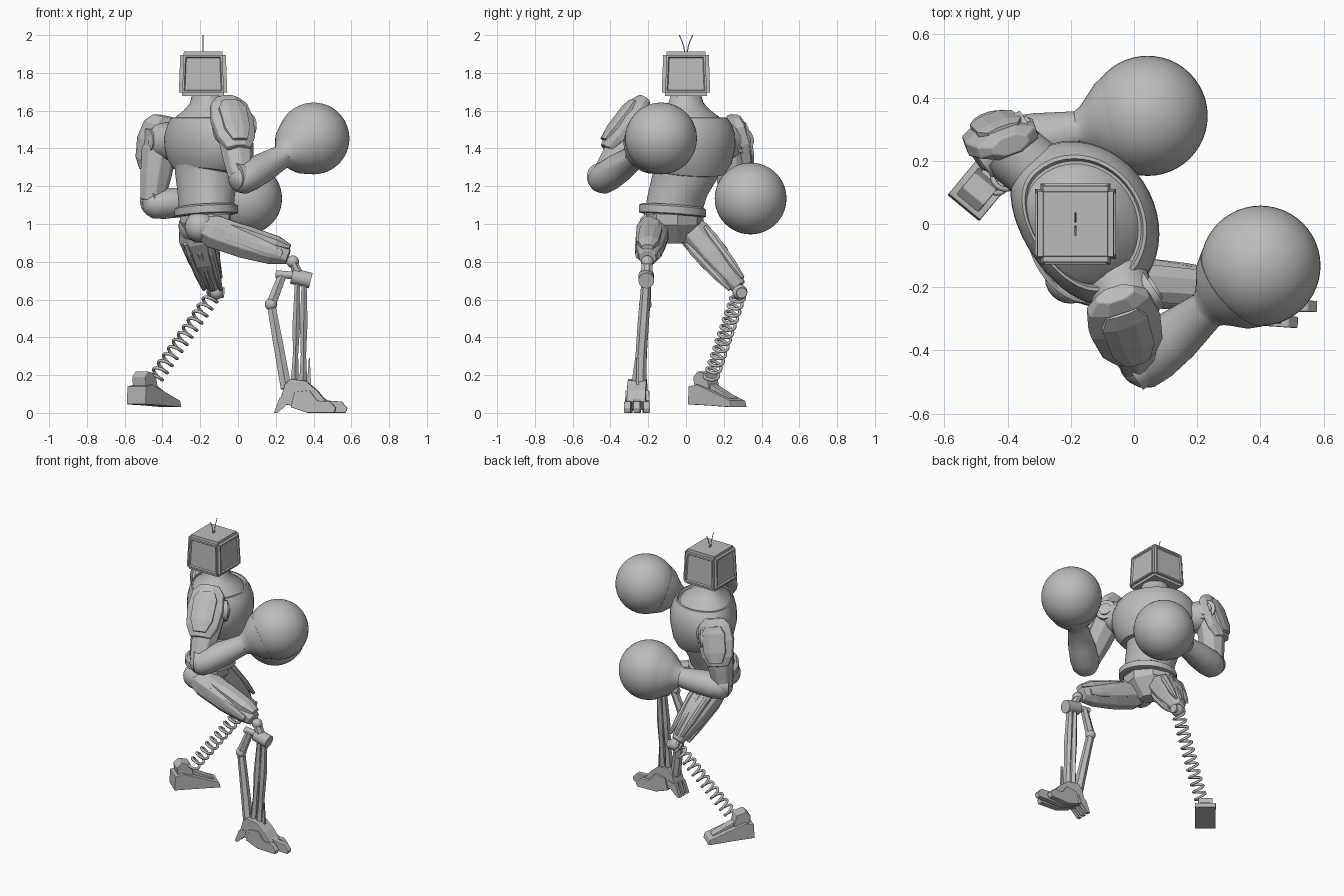
import bpy, bmesh, math
from mathutils import Vector as V

cube = bpy.data.objects.get("Cube")
if cube:
    bpy.data.objects.remove(cube, do_unlink=True)

grey = bpy.data.materials.new("plain grey")
grey.use_nodes = True
grey.diffuse_color = (0.5, 0.5, 0.5, 1)
grey.node_tree.nodes["Principled BSDF"].inputs["Base Color"].default_value = (0.5, 0.5, 0.5, 1)

UP = V((0, 0, 1))
FACING = V((0.83, 0.55, 0)).normalized()     # chest direction
LATERAL = V((-0.55, 0.83, 0)).normalized()   # towards the left shoulder


def finish(name, bm, smooth=False, bevel=0):
    bmesh.ops.recalc_face_normals(bm, faces=bm.faces)
    mesh = bpy.data.meshes.new(name)
    bm.to_mesh(mesh)
    bm.free()
    mesh.materials.append(grey)
    ob = bpy.data.objects.new(name, mesh)
    bpy.context.collection.objects.link(ob)
    if bevel:
        mod = ob.modifiers.new("soft edges", 'BEVEL')
        mod.width, mod.segments = bevel, 2
    if smooth:
        bpy.ops.object.select_all(action='DESELECT')
        ob.select_set(True)
        bpy.context.view_layer.objects.active = ob
        bpy.ops.object.shade_smooth_by_angle(angle=math.radians(35))
    return ob


def skin(name, rings, smooth, bevel=0):
    bm = bmesh.new()
    loops = [[bm.verts.new(p) for p in ring] for ring in rings]
    n = len(loops[0])
    for a, b in zip(loops, loops[1:]):
        for i in range(n):
            bm.faces.new((a[i], a[(i + 1) % n], b[(i + 1) % n], b[i]))
    bm.faces.new(loops[0])
    bm.faces.new(loops[-1])
    return finish(name, bm, smooth, bevel)


def limb(name, a, b, stations, side=UP, sides=8, smooth=False, bevel=0):
    """Loft from a to b; each station is (fraction, half width, half depth)."""
    a, b = V(a), V(b)
    axis = (b - a).normalized()
    u = V(side)
    u = (u - axis * u.dot(axis)).normalized()
    w = axis.cross(u)
    k = 1 if smooth else 1 / math.cos(math.pi / sides)
    rings = []
    for t, ru, rw in stations:
        angles = [(i + 0.5) * math.tau / sides for i in range(sides)]
        rings.append([a.lerp(b, t) + u * ru * k * math.cos(g) + w * rw * k * math.sin(g) for g in angles])
    return skin(name, rings, smooth, bevel)


def rod(name, a, b, r, sides=20):
    side = V((0.3, 0.9, 0.2))
    return limb(name, a, b, [(0, r, r), (1, r, r)], side, sides, True)


def ball(name, centre, r, seg=24):
    bm = bmesh.new()
    bmesh.ops.create_uvsphere(bm, u_segments=seg, v_segments=seg // 2, radius=r)
    bmesh.ops.translate(bm, verts=bm.verts, vec=centre)
    return finish(name, bm, True)


def prism(name, profile, origin, forward, width, bevel=0.004):
    """Side profile (along, height) extruded across its width."""
    f = V(forward).normalized()
    s = f.cross(UP) * width / 2
    rings = [[V(origin) + f * x + UP * z + s * k for x, z in profile] for k in (-1, 1)]
    return skin(name, rings, False, bevel)


def wire(name, points, r):
    curve = bpy.data.curves.new(name, 'CURVE')
    curve.dimensions = '3D'
    curve.bevel_depth, curve.bevel_resolution = r, 2
    curve.use_fill_caps = True
    spline = curve.splines.new('POLY')
    spline.points.add(len(points) - 1)
    for p, co in zip(spline.points, points):
        p.co = (*co, 1)
    curve.materials.append(grey)
    bpy.context.collection.objects.link(bpy.data.objects.new(name, curve))


# Head: tapered monitor with recessed panels on its sides
bm = bmesh.new()
bmesh.ops.create_cube(bm, size=1)
for v in bm.verts:
    taper = 0.93 if v.co.z > 0 else 1
    v.co = V((v.co.x * 0.258 * taper - 0.185, v.co.y * 0.258 * taper, v.co.z * 0.235 + 1.795))
bmesh.ops.bevel(bm, geom=list(bm.edges), offset=0.018, segments=2, affect='EDGES')
bm.normal_update()
for f in [f for f in bm.faces if f.calc_area() > 0.02 and abs(f.normal.z) < 0.5]:
    bmesh.ops.inset_individual(bm, faces=[f], thickness=0.014, depth=0)
    bmesh.ops.inset_individual(bm, faces=[f], thickness=0.007, depth=-0.009)
finish("head", bm)
for s, word in ((1, "left"), (-1, "right")):
    wire(word + "_antenna", [(-0.185, s * y, z) for y, z in
         ((0.005, 1.9), (0.012, 1.94), (0.022, 1.97), (0.036, 2.0))], 0.0025)


# Torso sections: height, centre y, front depth, half width, forward droop
def torso(name, sections, back=0.75, lean=0):
    rings = []
    for z, y, depth, width, droop in sections:
        ring = []
        for i in range(48):
            c, s = math.cos(i * math.tau / 48), math.sin(i * math.tau / 48)
            d = depth * (c if c > 0 else -back * abs(c) ** 0.8)
            w = width * s
            ring.append(V((-0.17, y, z - droop * d - lean * w)) + FACING * d + LATERAL * w)
        rings.append(ring)
    skin(name, rings, True)


torso("abdomen", [(1.05, -0.07, 0.14, 0.155, 0), (1.15, -0.045, 0.15, 0.16, 0),
                  (1.25, -0.005, 0.165, 0.175, 0.1), (1.3, 0, 0.17, 0.18, 0.1)], 0.9)
torso("chest", [(1.275, 0, 0.17, 0.18, 0.15), (1.28, 0, 0.195, 0.21, 0.15), (1.33, 0, 0.222, 0.25, 0.1),
                (1.41, 0, 0.24, 0.272, 0), (1.48, 0, 0.238, 0.268, 0), (1.53, 0, 0.222, 0.248, 0),
                (1.562, 0, 0.203, 0.225, 0), (1.564, 0, 0.193, 0.213, 0), (1.545, 0, 0.187, 0.205, 0)])
torso("neck", [(1.53, 0, 0.187, 0.205, 0), (1.568, 0, 0.165, 0.18, 0), (1.6, 0, 0.122, 0.135, 0),
               (1.64, 0, 0.088, 0.096, 0), (1.7, 0, 0.073, 0.075, 0)], 0.85)
torso("belt", [(1.045, -0.07, 0.145, 0.16, 0), (1.05, -0.07, 0.165, 0.182, 0),
               (1.088, -0.07, 0.165, 0.182, 0), (1.098, -0.07, 0.15, 0.165, 0)], 0.92, 0.08)
limb("pelvis", (-0.17, -0.06, 1.07), (-0.18, -0.06, 0.9),
     [(0, 0.12, 0.15), (0.4, 0.12, 0.15), (1, 0.05, 0.06)], FACING)

# Arms and round gloves
arms = {
    "right": dict(shoulder=(-0.02, -0.26, 1.52), elbow=(0.015, -0.45, 1.23), glove=(0.4, -0.132, 1.453),
                  pad=((-0.06, -0.22, 1.665), (0.005, -0.42, 1.4)), across=(0.9, 0.3, 0), socket=(-0.06, -0.16, 1.47)),
    "left": dict(shoulder=(-0.41, 0.25, 1.44), elbow=(-0.455, 0.235, 1.105), glove=(0.043, 0.342, 1.135),
                 pad=((-0.39, 0.25, 1.57), (-0.46, 0.305, 1.28)), across=(0.95, 0.3, 0), socket=(-0.3, 0.16, 1.43)),
}
for word, a in arms.items():
    sh, el, gl = V(a["shoulder"]), V(a["elbow"]), V(a["glove"])
    rod(word + "_shoulder_axle", a["socket"], sh, 0.1)
    rod(word + "_shoulder_disc", sh - FACING * 0.09, sh + FACING * 0.1, 0.065)
    rod(word + "_disc_cap", sh + FACING * 0.1, sh + FACING * 0.11, 0.04)
    limb(word + "_upper_arm", sh, el, [(-0.1, 0.07, 0.07), (0.15, 0.09, 0.085),
         (0.55, 0.08, 0.075), (0.95, 0.06, 0.06)], FACING, bevel=0.006)
    limb(word + "_shoulder_pad", *a["pad"], [(0, 0.06, 0.03), (0.14, 0.1, 0.045), (0.45, 0.115, 0.055),
         (0.8, 0.1, 0.045), (1, 0.065, 0.03)], a["across"], bevel=0.005)
    p, q = V(a["pad"][0]), V(a["pad"][1])
    outer = (q - p).cross(V(a["across"])).normalized() * 0.045
    outer *= 1 if outer.dot(sh - V((-0.17, 0, sh.z))) > 0 else -1
    limb(word + "_pad_plate", p + outer, q + outer, [(0.15, 0.05, 0.01), (0.3, 0.075, 0.02),
         (0.7, 0.07, 0.02), (0.92, 0.04, 0.01)], a["across"])
    limb(word + "_forearm", el, gl, [(-0.09, 0.03, 0.035), (-0.06, 0.055, 0.06), (0, 0.076, 0.082),
         (0.12, 0.082, 0.09), (0.3, 0.078, 0.085), (0.56, 0.063, 0.063), (0.6, 0.074, 0.074),
         (0.65, 0.098, 0.098), (0.72, 0.135, 0.135), (0.8, 0.158, 0.158)], UP, 32, True)
    ball(word + "_glove", gl, 0.19, 48)
    rod(word + "_elbow_pin", el - FACING * 0.03 + UP * 0.02, el + FACING * 0.03 + UP * 0.02, 0.07)

# Right leg: thigh with panels, hinged struts and a clawed foot
hip, knee = V((-0.2, -0.17, 0.985)), V((0.28, -0.205, 0.82))
ball("right_hip_joint", hip, 0.082)
limb("right_thigh", hip, knee, [(0, 0.06, 0.07), (0.15, 0.087, 0.085), (0.5, 0.085, 0.078),
     (0.8, 0.068, 0.065), (0.97, 0.04, 0.045)], UP, bevel=0.005)
limb("right_thigh_top_plate", hip + UP * 0.06, knee + UP * 0.055, [(0.25, 0.02, 0.05), (0.5, 0.035, 0.06),
     (0.85, 0.035, 0.055), (0.99, 0.015, 0.03)], UP)
for s, word in ((1, "inner"), (-1, "outer")):
    off = V((0, s * 0.07, 0))
    limb("right_thigh_" + word + "_panel", hip + off, knee + off * 0.8,
         [(0.15, 0.025, 0.008), (0.3, 0.045, 0.018), (0.75, 0.035, 0.014), (0.9, 0.02, 0.008)], UP)
ball("right_knee_ball", (0.29, -0.205, 0.8), 0.033)
rod("right_knee_barrel", (0.285, -0.21, 0.725), (0.385, -0.21, 0.7), 0.042)
rod("right_knee_link", (0.2, -0.205, 0.735), (0.33, -0.21, 0.725), 0.02)
limb("right_knee_bracket", (0.29, -0.205, 0.8), (0.33, -0.21, 0.71), [(0, 0.02, 0.03), (1, 0.03, 0.03)], (1, 0, 0))
for x0, x1 in ((0.315, 0.3), (0.35, 0.345)):
    limb("right_shin_strut", (x0, -0.21, 0.7), (x1, -0.25, 0.14), [(0, 0.013, 0.022), (0.4, 0.02, 0.026),
         (0.7, 0.014, 0.025), (1, 0.022, 0.035)], (1, 0, 0), 6)
limb("right_rear_strut_upper", (0.235, -0.205, 0.73), (0.175, -0.215, 0.575),
     [(0, 0.022, 0.02), (1, 0.026, 0.024)], (1, 0, 0), 6)
ball("right_rear_pivot", (0.175, -0.215, 0.575), 0.033)
limb("right_rear_strut_lower", (0.175, -0.215, 0.575), (0.255, -0.25, 0.13),
     [(0, 0.022, 0.022), (0.5, 0.026, 0.024), (1, 0.028, 0.03)], (1, 0, 0), 6)
prism("right_foot_body", [(0, 0.05), (0.03, 0.15), (0.06, 0.18), (0.14, 0.17), (0.2, 0.12), (0.25, 0.06), (0.2, 0.015)],
      (0.22, -0.253, 0), (1, -0.05, 0), 0.1)
for s in (-1, 0, 1):
    length = 0.3 if s == 0 else 0.24
    prism("right_toe", [(0, 0.03), (0.02, 0.11), (0.1, 0.12), (length - 0.1, 0.065), (length - 0.03, 0.06),
          (length, 0.025), (length - 0.01, 0), (0.09, 0)], (0.28, -0.255 + s * 0.04, 0), (1, s * 0.05 - 0.02, 0), 0.036)
    prism("right_heel_claw", [(0, 0), (0.03, 0.08), (0.09, 0.1), (0.07, 0.045), (0.02, 0)],
          (0.19, -0.255 + s * 0.04, 0), (1, 0, 0), 0.025, 0)
prism("right_ankle_fin", [(0, 0), (0.01, 0.14), (0.015, 0.14), (0.022, 0)], (0.365, -0.255, 0.15), (1, 0, 0), 0.012, 0)

# Left leg: thigh with long ribs, coil spring and a wedge foot
hip, knee = V((-0.23, 0.01, 0.99)), V((-0.13, 0.28, 0.668))
ball("left_hip_joint", hip, 0.085)
limb("left_thigh", hip, knee, [(0, 0.08, 0.065), (0.15, 0.1, 0.085), (0.5, 0.085, 0.084),
     (0.85, 0.056, 0.057), (1, 0.035, 0.04)], (1, 0, 0), bevel=0.005)
for x in (-0.065, 0, 0.065):
    for s in (1, -1):
        off = V((x, s * 0.052, s * 0.047))
        limb("left_thigh_rib", hip + off, knee + off * 0.65, [(0.15, 0.014, 0.012), (0.3, 0.022, 0.025),
             (0.7, 0.018, 0.022), (0.95, 0.01, 0.01)], (1, 0, 0))
ball("left_knee_ball", (-0.115, 0.285, 0.64), 0.04)
rod("left_knee_pin", (-0.155, 0.285, 0.645), (-0.075, 0.295, 0.635), 0.028)
a, b = V((-0.125, 0.28, 0.63)), V((-0.44, 0.13, 0.18))
axis = (b - a).normalized()
u = axis.orthogonal().normalized()
w = axis.cross(u)
turns, steps = 12, 16
coil = []
for i in range(turns * steps + 1):
    g = i * math.tau / steps
    coil.append(a.lerp(b, i / (turns * steps)) + (u * math.cos(g) + w * math.sin(g)) * 0.036)
wire("left_shin_spring", coil, 0.0085)
toe = V((0.64, 0.77, 0))
heel = V((-0.54, 0.05, 0))
prism("left_foot", [(0, 0.045), (0.005, 0.14), (0.06, 0.15), (0.13, 0.125), (0.29, 0.065), (0.3, 0.03), (0.12, 0.04)],
      heel, toe, 0.13)
prism("left_foot_ridge", [(0.05, 0.1), (0.06, 0.16), (0.12, 0.155), (0.26, 0.085), (0.27, 0.05)], heel, toe, 0.06)
prism("left_ankle_cuff", [(0.03, 0.12), (0.02, 0.19), (0.05, 0.22), (0.11, 0.205), (0.13, 0.13)], heel, toe, 0.09)
